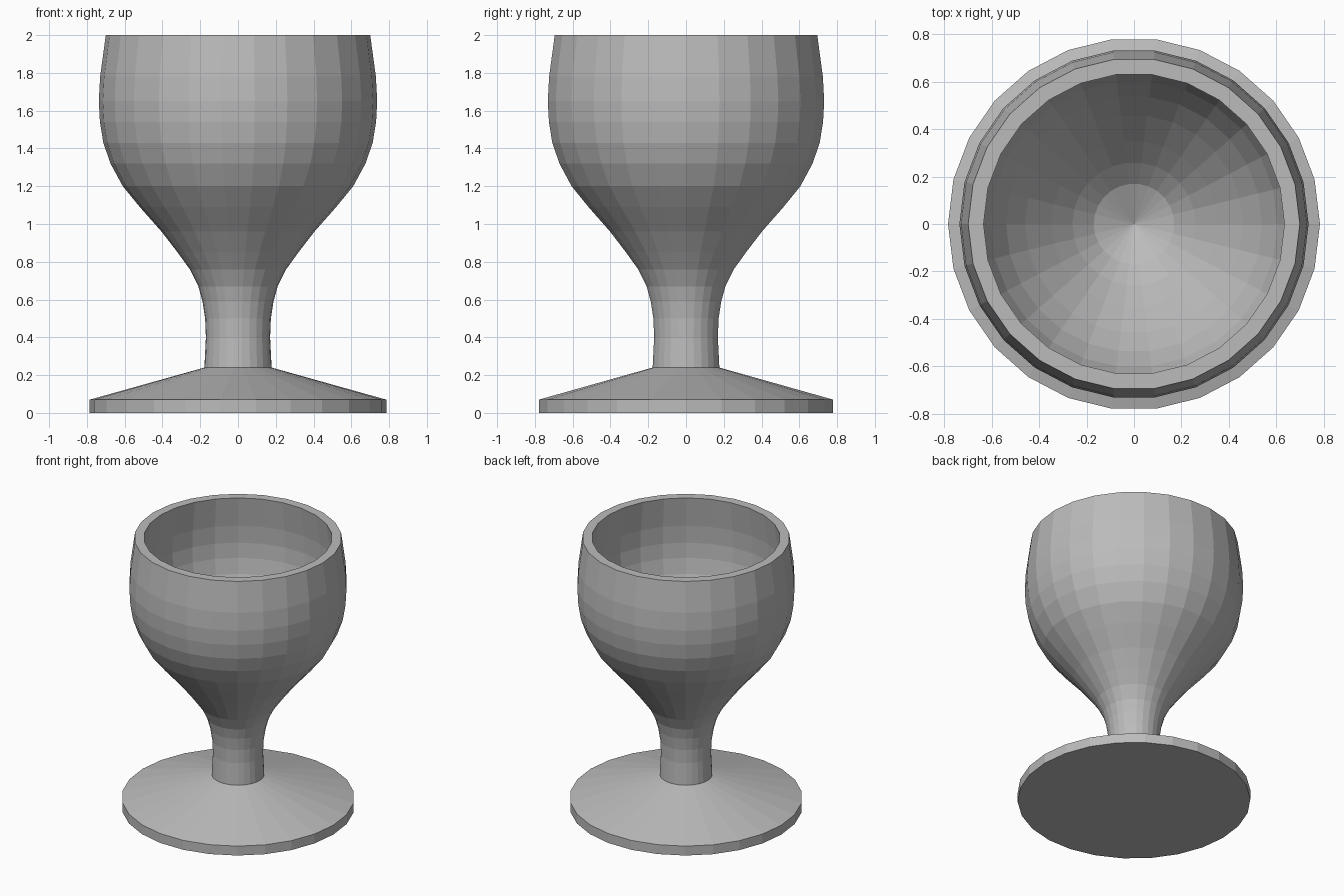
import bpy
import bmesh
from math import cos, sin, tau

SIDES = 26

cube = bpy.data.objects.get("Cube")
if cube:
    bpy.data.objects.remove(cube, do_unlink=True)

grey = bpy.data.materials.new("plain grey")
grey.use_nodes = True
colour = (0.5, 0.5, 0.5, 1)
grey.diffuse_color = colour
grey.node_tree.nodes["Principled BSDF"].inputs["Base Color"].default_value = colour


def lathe(name, profile, sides):
    """Revolve (radius, height) points around z; zero radius closes to a point."""
    bm = bmesh.new()
    rings = []
    for r, z in profile:
        count = 1 if r == 0 else sides
        rings.append([bm.verts.new((r * cos(tau * i / sides), r * sin(tau * i / sides), z))
                      for i in range(count)])
    for a, b in zip(rings, rings[1:]):
        for i in range(sides):
            j = (i + 1) % sides
            if len(a) == 1:
                bm.faces.new((a[0], b[j], b[i]))
            elif len(b) == 1:
                bm.faces.new((a[i], a[j], b[0]))
            else:
                bm.faces.new((a[i], a[j], b[j], b[i]))
    bmesh.ops.recalc_face_normals(bm, faces=bm.faces)
    mesh = bpy.data.meshes.new(name)
    bm.to_mesh(mesh)
    bm.free()
    mesh.materials.append(grey)
    obj = bpy.data.objects.new(name, mesh)
    bpy.context.collection.objects.link(obj)
    return obj


# Wide foot: flat underside, short rim, sloping top
lathe("foot", [(0, 0), (0.785, 0), (0.785, 0.07), (0.178, 0.24), (0, 0.24)], SIDES)

# Stem flaring into the bowl, over the flat lip and down the hollow
outside = [(0.178, 0.24), (0.17, 0.4), (0.174, 0.5), (0.188, 0.59), (0.21, 0.67),
           (0.255, 0.76), (0.32, 0.85), (0.405, 0.96), (0.52, 1.09), (0.61, 1.2),
           (0.675, 1.32), (0.713, 1.43), (0.731, 1.54), (0.737, 1.65),
           (0.73, 1.78), (0.70, 2)]
inside = [(0.635, 2), (0.665, 1.78), (0.672, 1.65), (0.665, 1.54), (0.645, 1.43),
          (0.605, 1.32), (0.54, 1.2), (0.46, 1.09), (0.35, 0.96), (0.26, 0.86),
          (0.17, 0.78), (0, 0.7)]
lathe("stem_and_bowl", [(0, 0.24)] + outside + inside, SIDES)
